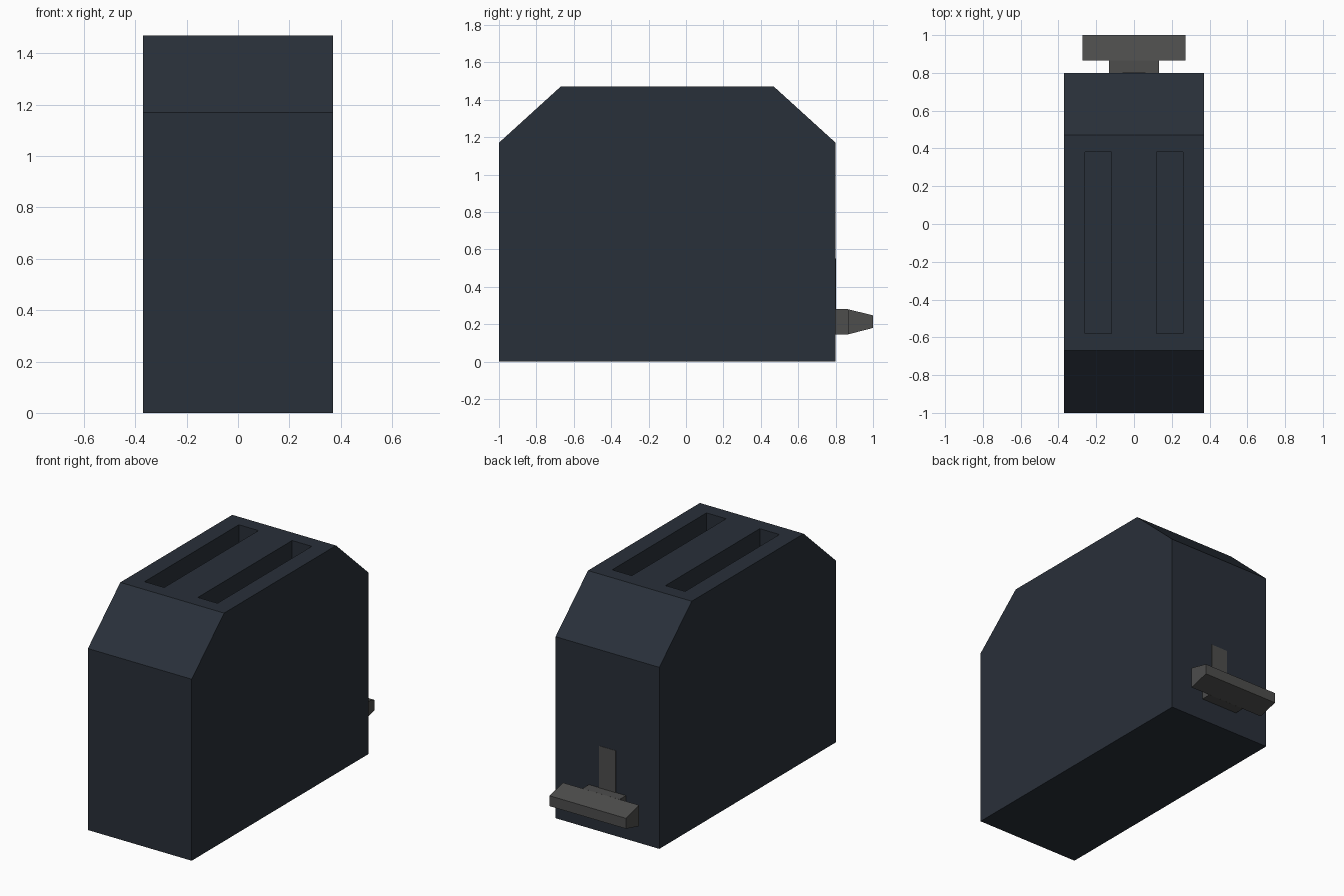
import bpy, bmesh

if "Cube" in bpy.data.objects:
    bpy.data.objects.remove(bpy.data.objects["Cube"])


def material(name, rgb):
    m = bpy.data.materials.new(name)
    m.diffuse_color = (*rgb, 1)
    m.use_nodes = True
    m.node_tree.nodes["Principled BSDF"].inputs["Base Color"].default_value = m.diffuse_color
    return m


def prism(name, outline, half_width, mat=None):
    """Extrude a (y, z) outline symmetrically across x."""
    bm = bmesh.new()
    face = bm.faces.new([bm.verts.new((-half_width, y, z)) for y, z in outline])
    ext = bmesh.ops.extrude_face_region(bm, geom=[face])["geom"]
    moved = [v for v in ext if isinstance(v, bmesh.types.BMVert)]
    bmesh.ops.translate(bm, verts=moved, vec=(2 * half_width, 0, 0))
    bmesh.ops.recalc_face_normals(bm, faces=bm.faces)
    mesh = bpy.data.meshes.new(name)
    bm.to_mesh(mesh)
    bm.free()
    if mat:
        mesh.materials.append(mat)
    obj = bpy.data.objects.new(name, mesh)
    bpy.context.collection.objects.link(obj)
    return obj


def rect(y0, y1, z0, z1):
    return [(y0, z0), (y1, z0), (y1, z1), (y0, z1)]


navy = material("dark_navy", (0.022, 0.029, 0.041))
grey = material("dark_grey", (0.075, 0.075, 0.073))

# Body with sloped front and back shoulders
body = prism("toaster_body", [(-1, 0), (0.8, 0), (0.8, 1.17), (0.47, 1.47),
                              (-0.67, 1.47), (-1, 1.17)], 0.37, navy)

# Two bread slots sunk into the top
for side in (-1, 1):
    cutter = prism("slot_cutter", rect(-0.58, 0.38, 0.67, 1.6), 0.07, navy)
    cutter.location.x = side * 0.19
    cutter.hide_render = True
    mod = body.modifiers.new("bread_slot", "BOOLEAN")
    mod.operation = "DIFFERENCE"
    mod.solver = "EXACT"
    mod.object = cutter
    bpy.context.view_layer.update()
    bpy.context.view_layer.objects.active = body
    bpy.ops.object.modifier_apply(modifier=mod.name)
    bpy.data.objects.remove(cutter)

# Lever track on the back, nearly flush
prism("lever_track", rect(0.79, 0.802, 0.16, 0.55), 0.06, grey)

# Lever stem and tapered handle
prism("lever_stem", rect(0.79, 0.866, 0.145, 0.28), 0.132, grey)
prism("lever_handle", [(0.865, 0.145), (1.0, 0.18), (1.0, 0.247), (0.865, 0.28)],
      0.272, grey)
